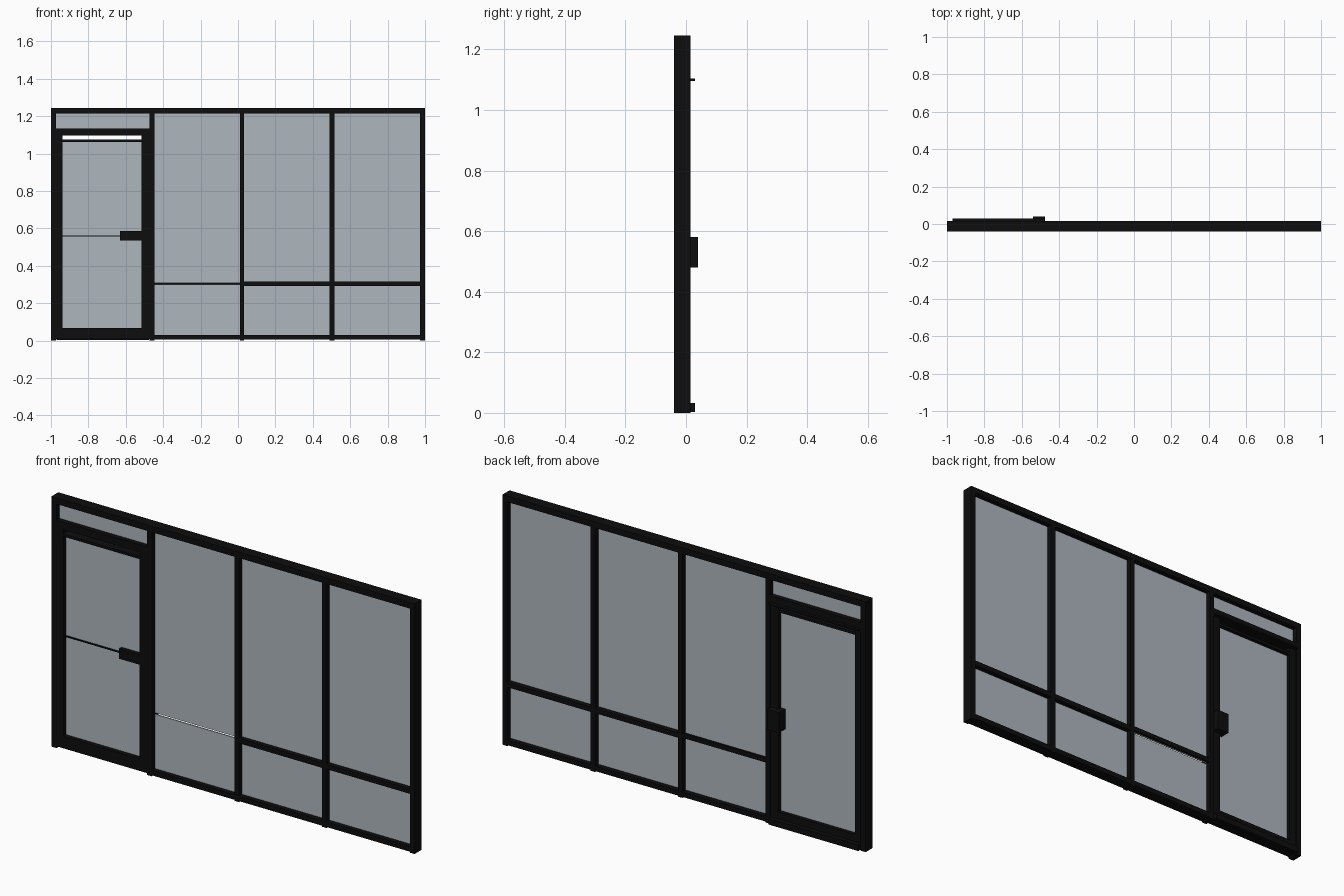
import bpy

if "Cube" in bpy.data.objects:
    bpy.data.objects.remove(bpy.data.objects["Cube"], do_unlink=True)


def material(name, color):
    m = bpy.data.materials.new(name)
    m.use_nodes = True
    m.diffuse_color = color
    m.node_tree.nodes["Principled BSDF"].inputs["Base Color"].default_value = color
    return m


BLACK = material("black metal", (0.004, 0.004, 0.004, 1))
GLASS = material("grey glass", (0.42, 0.47, 0.51, 1))


def box(name, x, z, y, mat=BLACK):
    """Box from (min, max) ranges."""
    bpy.ops.mesh.primitive_cube_add(size=1)
    o = bpy.context.object
    o.name = name
    o.location = [(r[0] + r[1]) / 2 for r in (x, y, z)]
    o.scale = [r[1] - r[0] for r in (x, y, z)]
    bpy.ops.object.transform_apply(location=True, scale=True)
    o.data.materials.append(mat)
    return o


FRAME = (-0.04, 0.015)
PANE = (-0.016, -0.010)
TOP = 1.245

# Outer frame and mullions
posts = [(-1.0, -0.972), (-0.472, -0.447), (0.01, 0.033), (0.49, 0.515), (0.974, 1.0)]
for i, x in enumerate(posts):
    box(f"post_{i + 1}", x, (0, TOP), FRAME)
box("top_rail", (-0.98, 0.98), (1.215, TOP), FRAME)
box("bottom_rail", (-0.46, 0.98), (0.005, 0.03), FRAME)

# Window bays: low pane, transom rail, tall pane
for i in range(1, 4):
    x = (posts[i][1], posts[i + 1][0])
    if i == 1:
        # This bay has a slim rail behind an open joint
        box("rear_transom", x, (0.299, 0.322), (0.004, 0.015))
        low, high = 0.300, 0.307
    else:
        box(f"transom_{i}", x, (0.293, 0.317), FRAME)
        low = high = 0.305
    box(f"low_pane_{i}", x, (0.03, low), PANE, GLASS)
    box(f"tall_pane_{i}", x, (high, 1.215), PANE, GLASS)

# Door surround with the fanlight above
opening = (posts[0][1], posts[1][0])
box("door_header", opening, (1.098, 1.135), FRAME)
box("fanlight_pane", opening, (1.135, 1.215), PANE, GLASS)

# Door leaf, with an open slot under the header
LEAF = (-0.038, 0.008)
box("door_hinge_stile", (-0.972, -0.937), (0.008, 1.098), LEAF)
box("door_lock_stile", (-0.515, -0.472), (0.008, 1.098), LEAF)
box("door_bottom_rail", (-0.937, -0.515), (0.008, 0.068), LEAF)
box("door_top_rail", (-0.937, -0.515), (1.062, 1.075), LEAF)
box("door_pane", (-0.937, -0.515), (0.068, 1.062), PANE, GLASS)

# Door furniture
box("push_bar", (-0.937, -0.515), (0.556, 0.562), (-0.022, -0.016))
box("front_handle", (-0.63, -0.515), (0.535, 0.585), (-0.036, -0.016))
box("back_handle", (-0.54, -0.475), (0.48, 0.58), (-0.01, 0.04))
box("back_top_trim", (-0.97, -0.475), (1.096, 1.104), (0.015, 0.03))
box("back_bottom_trim", (-0.97, -0.475), (0.003, 0.033), (0.008, 0.03))
